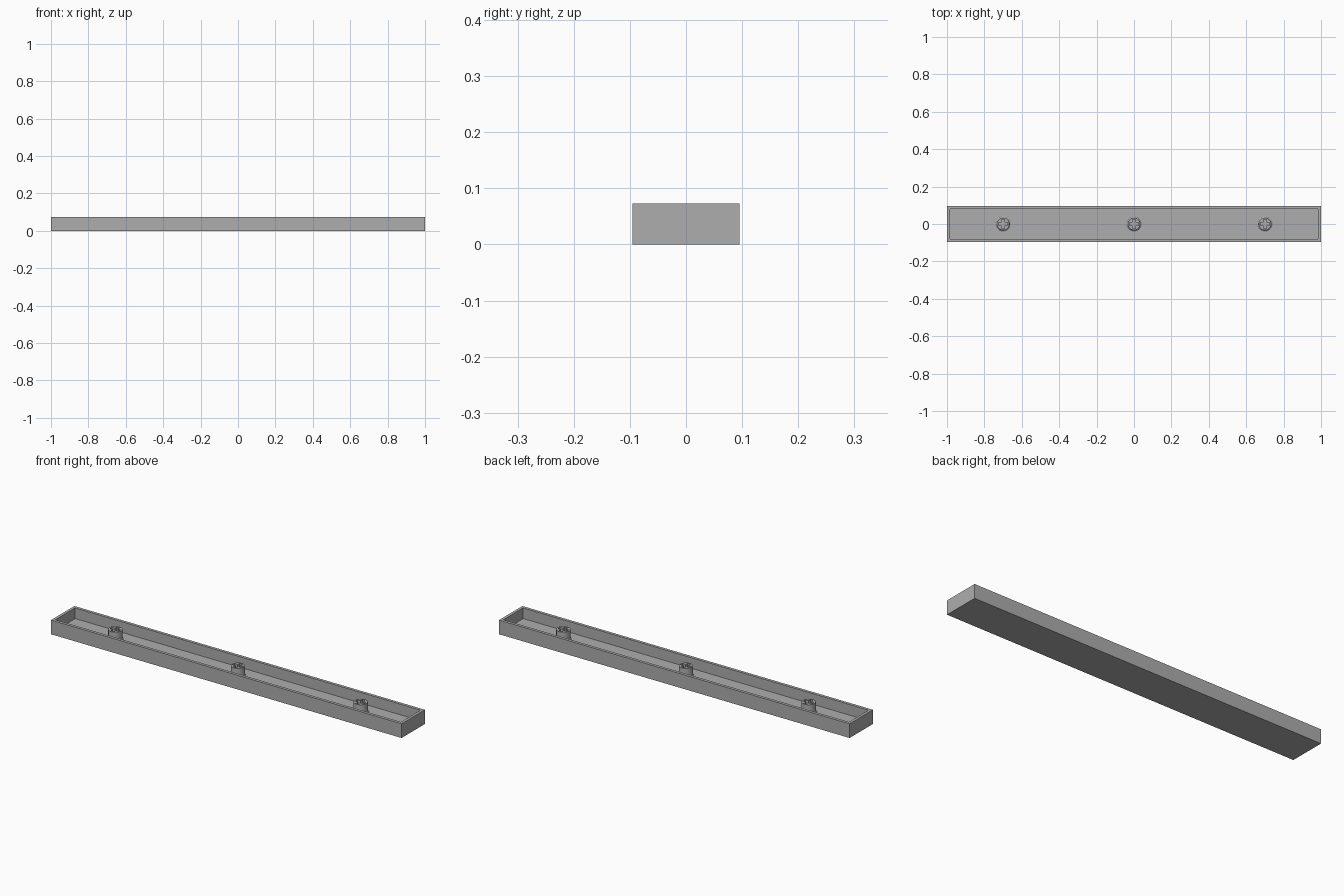
import bpy, bmesh, math
from mathutils import Matrix

if "Cube" in bpy.data.objects:
    bpy.data.objects.remove(bpy.data.objects["Cube"])

L, W, H = 2.0, 0.19, 0.073
WALL, FLOOR = 0.015, 0.018
POST_TOP = 0.07

grey = bpy.data.materials.new("plain grey")
grey.diffuse_color = (0.42, 0.42, 0.42, 1)
grey.use_nodes = True
grey.node_tree.nodes["Principled BSDF"].inputs["Base Color"].default_value = grey.diffuse_color


def make_object(name, bm):
    bmesh.ops.recalc_face_normals(bm, faces=bm.faces)
    mesh = bpy.data.meshes.new(name)
    bm.to_mesh(mesh)
    bm.free()
    mesh.materials.append(grey)
    ob = bpy.data.objects.new(name, mesh)
    bpy.context.collection.objects.link(ob)
    return ob


def add_box(bm, size, centre):
    bmesh.ops.create_cube(bm, size=1, matrix=Matrix.Translation(centre) @ Matrix.Diagonal((*size, 1)))


# Open tray: a box whose top face is inset and sunk to the floor
bm = bmesh.new()
add_box(bm, (L, W, H), (0, 0, H / 2))
bm.normal_update()
top = max(bm.faces, key=lambda f: f.calc_center_median().z)
bmesh.ops.inset_region(bm, faces=[top], thickness=WALL, use_even_offset=True)
sunk = bmesh.ops.extrude_discrete_faces(bm, faces=[top])["faces"][0]
for v in sunk.verts:
    v.co.z = FLOOR
make_object("tray", bm)

# Round post with a flared foot, lathed from a profile
profile = [(0.04, FLOOR - 0.004), (0.04, FLOOR), (0.036, FLOOR + 0.002),
           (0.034, FLOOR + 0.006), (0.033, FLOOR + 0.012), (0.033, POST_TOP)]
SIDES = 32
bm = bmesh.new()
rings = [[bm.verts.new((r * math.cos(math.tau * i / SIDES), r * math.sin(math.tau * i / SIDES), z))
          for i in range(SIDES)] for r, z in profile]
for a, b in zip(rings, rings[1:]):
    for i in range(SIDES):
        j = (i + 1) % SIDES
        bm.faces.new((a[i], a[j], b[j], b[i]))
bm.faces.new(rings[0][::-1])
bm.faces.new(rings[-1])
post = make_object("post_centre", bm)

# Cross-shaped socket cut down into the post, one arm at a time
cutters = []
for name, size in (("socket_arm_long", (0.05, 0.017, 0.1)), ("socket_arm_cross", (0.017, 0.05, 0.1))):
    bm = bmesh.new()
    add_box(bm, size, (0, 0, FLOOR + 0.002 + 0.05))
    cutter = make_object(name, bm)
    cutter.hide_render = True
    mod = post.modifiers.new(name, "BOOLEAN")
    mod.operation, mod.solver, mod.object = "DIFFERENCE", "EXACT", cutter
    cutters.append(cutter)

bpy.context.view_layer.objects.active = post
post.select_set(True)
for mod in list(post.modifiers):
    bpy.ops.object.modifier_apply(modifier=mod.name)
for cutter in cutters:
    bpy.data.objects.remove(cutter)
bpy.ops.object.shade_smooth_by_angle(angle=math.radians(40))

# Matching posts near both ends
for name, x in (("post_left", -0.7), ("post_right", 0.7)):
    copy = post.copy()
    copy.name = name
    copy.location.x = x
    bpy.context.collection.objects.link(copy)
